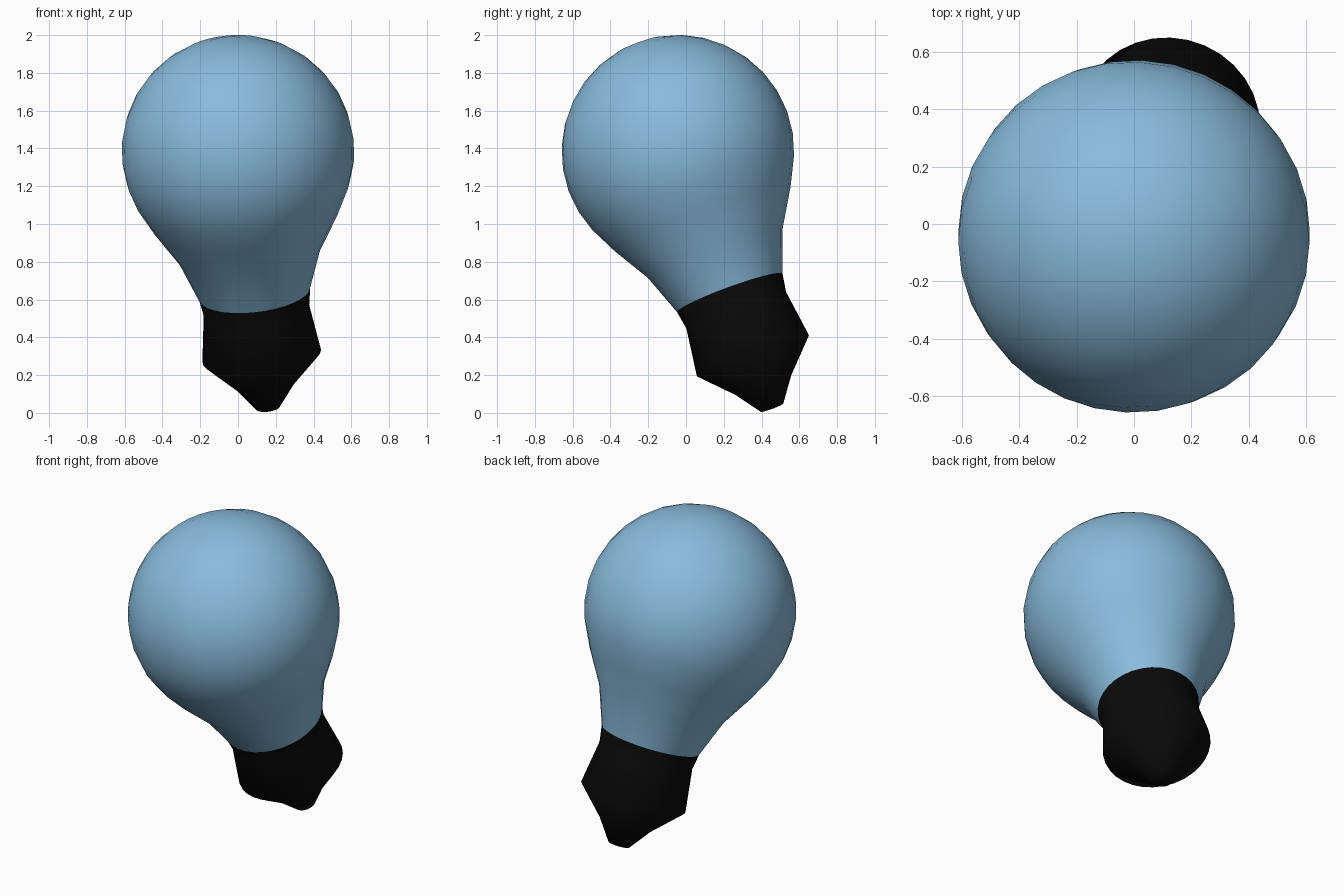
import bpy, bmesh, math
from mathutils import Vector

if "Cube" in bpy.data.objects:
    bpy.data.objects.remove(bpy.data.objects["Cube"])

CENTRE = Vector((0.0, -0.043, 1.385))
AXIS = Vector((0.116, 0.367, -1.0)).normalized()   # from globe centre to base tip
SEGMENTS = 32
R = 0.616


def material(name, color):
    m = bpy.data.materials.new(name)
    m.diffuse_color = color
    m.use_nodes = True
    m.node_tree.nodes["Principled BSDF"].inputs["Base Color"].default_value = m.diffuse_color
    return m


def lathe(name, profile, mat):
    """Spin (distance along axis, radius) pairs around the tilted axis."""
    bm = bmesh.new()
    verts = [bm.verts.new((r, 0, s)) for s, r in profile]
    edges = [bm.edges.new(p) for p in zip(verts, verts[1:])]
    bmesh.ops.spin(bm, geom=verts + edges, cent=(0, 0, 0), axis=(0, 0, 1),
                   angle=2 * math.pi, steps=SEGMENTS)
    bmesh.ops.remove_doubles(bm, verts=bm.verts, dist=0.0005)
    bmesh.ops.recalc_face_normals(bm, faces=bm.faces)
    for f in bm.faces:
        f.smooth = True
    me = bpy.data.meshes.new(name)
    bm.to_mesh(me)
    bm.free()
    me.materials.append(mat)
    ob = bpy.data.objects.new(name, me)
    bpy.context.collection.objects.link(ob)
    ob.location = CENTRE
    ob.rotation_mode = 'QUATERNION'
    ob.rotation_quaternion = Vector((0, 0, 1)).rotation_difference(AXIS)
    return ob


# Glass globe: sphere rings to just below the equator, then the tapering neck
globe = [(-R * math.cos(a), R * math.sin(a))
         for a in (math.pi * i / 16 for i in range(11))]
globe += [(0.385, 0.495), (0.578, 0.380), (0.804, 0.297)]
lathe("glass_bulb", globe, material("blue_glass", (0.25, 0.50, 0.72, 1)))

# Black base: collar, flared rim, contact tip
base = [(0.804, 0.297), (0.902, 0.281), (1.160, 0.316),
        (1.325, 0.157), (1.454, 0.064), (1.456, 0.0)]
lathe("screw_base", base, material("black_base", (0.003, 0.003, 0.003, 1)))
